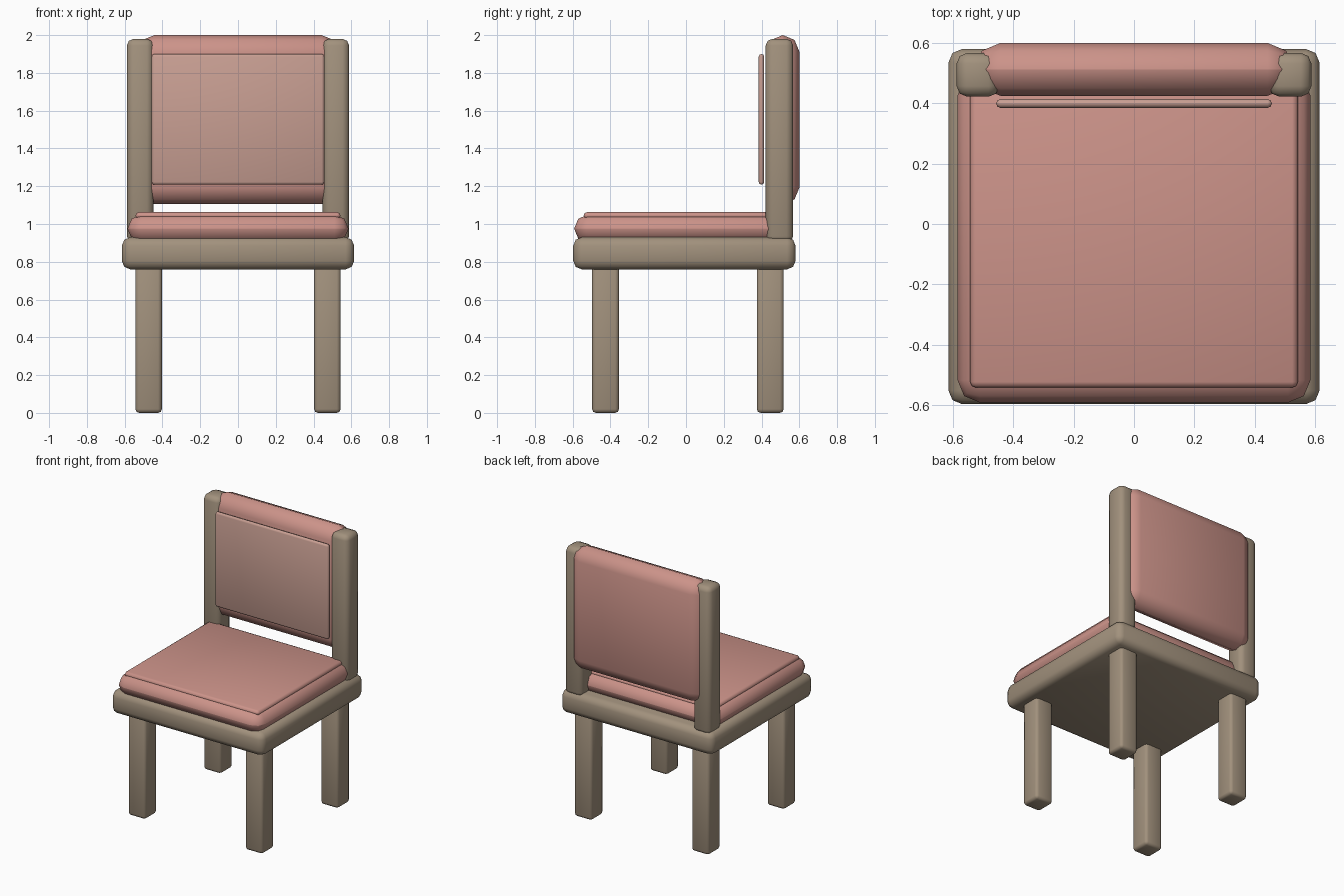
import bpy, bmesh, math

if "Cube" in bpy.data.objects:
    bpy.data.objects.remove(bpy.data.objects["Cube"])


def material(name, rgb):
    m = bpy.data.materials.new(name)
    m.diffuse_color = (*rgb, 1)
    m.use_nodes = True
    m.node_tree.nodes["Principled BSDF"].inputs["Base Color"].default_value = m.diffuse_color
    return m


WOOD = material("wood", (0.36, 0.285, 0.205))
FABRIC = material("fabric", (0.60, 0.29, 0.25))
PANEL = material("light fabric", (0.58, 0.345, 0.29))


def soft_box(name, xs, ys, zs, bevel, mat):
    """Box between the given limits with two-segment rounded edges."""
    bm = bmesh.new()
    bmesh.ops.create_cube(bm, size=1)
    lims = (xs, ys, zs)
    centre = [(a + b) / 2 for a, b in lims]
    for v in bm.verts:
        for i, (a, b) in enumerate(lims):
            v.co[i] *= b - a
    me = bpy.data.meshes.new(name)
    bm.to_mesh(me)
    bm.free()
    ob = bpy.data.objects.new(name, me)
    bpy.context.collection.objects.link(ob)
    ob.location = centre
    me.materials.append(mat)
    mod = ob.modifiers.new("rounded edges", 'BEVEL')
    mod.width = bevel
    mod.segments = 2
    mod.limit_method = 'NONE'
    bpy.ops.object.select_all(action='DESELECT')
    ob.select_set(True)
    bpy.context.view_layer.objects.active = ob
    bpy.ops.object.modifier_apply(modifier=mod.name)
    bpy.ops.object.shade_smooth_by_angle(angle=math.radians(50))
    return ob


# wooden seat frame
soft_box("seat_frame", (-0.615, 0.615), (-0.597, 0.58), (0.76, 0.93), 0.045, WOOD)

# legs and back posts, both sides
for side, s in (("left", -1), ("right", 1)):
    leg_x = sorted((s * 0.403, s * 0.543))
    soft_box(f"front_leg_{side}", leg_x, (-0.497, -0.355), (0, 0.80), 0.02, WOOD)
    soft_box(f"back_leg_{side}", leg_x, (0.375, 0.517), (0, 0.80), 0.02, WOOD)
    soft_box(f"back_post_{side}", sorted((s * 0.447, s * 0.588)),
             (0.422, 0.567), (0.90, 1.98), 0.035, WOOD)

# seat cushion with thin top pad
soft_box("seat_cushion", (-0.585, 0.585), (-0.592, 0.50), (0.90, 1.05), 0.0745, FABRIC)
soft_box("seat_pad", (-0.543, 0.543), (-0.542, 0.45), (1.025, 1.063), 0.0185, FABRIC)

# backrest cushion with thin front panel
soft_box("backrest_cushion", (-0.53, 0.53), (0.425, 0.60), (1.105, 2.0), 0.087, FABRIC)
soft_box("backrest_panel", (-0.457, 0.457), (0.385, 0.414), (1.208, 1.90), 0.014, PANEL)
